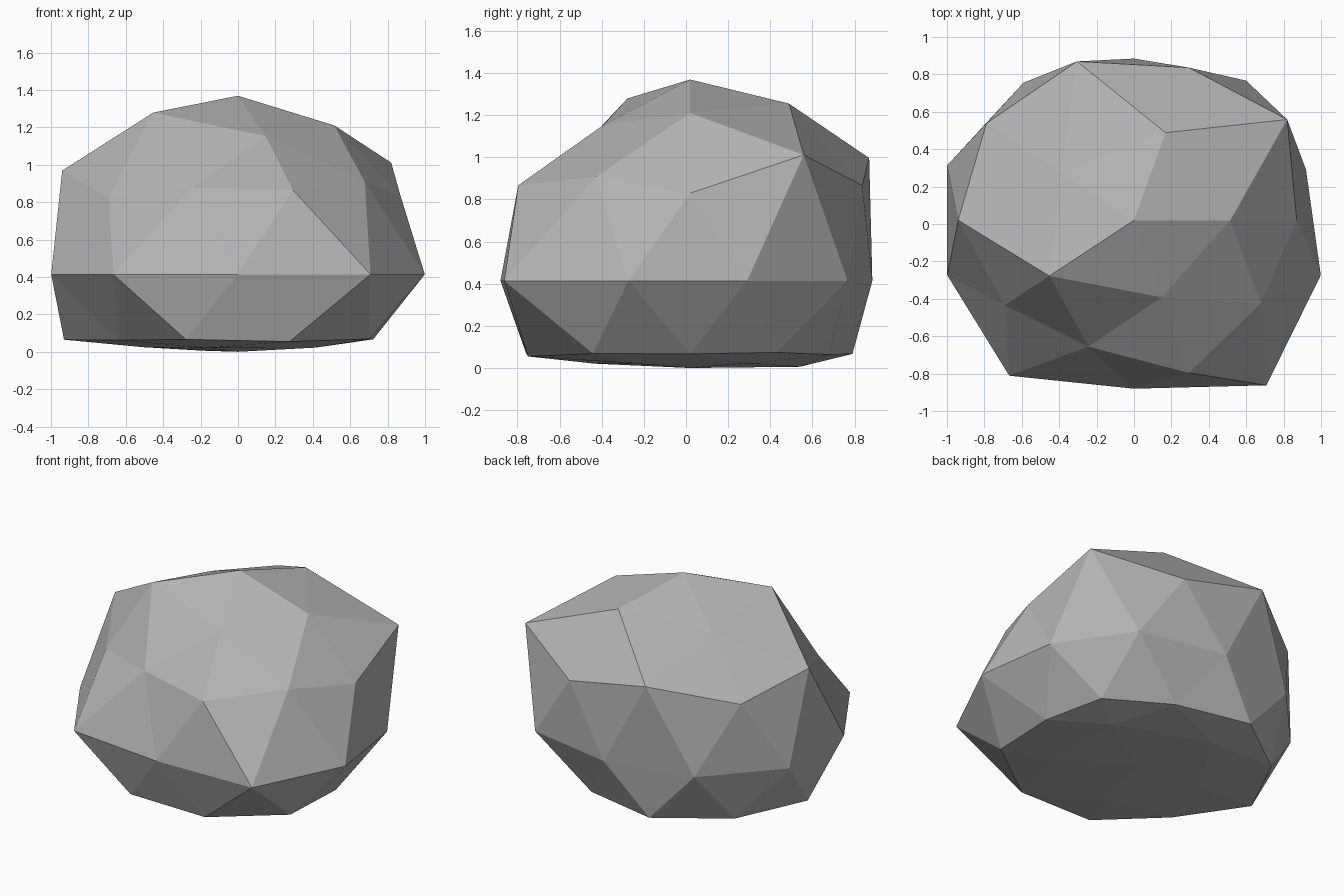
import bpy
import bmesh
import math

cube = bpy.data.objects.get("Cube")
if cube:
    bpy.data.objects.remove(cube, do_unlink=True)

# Bulge of the boulder, ring by ring from the underside to the peak,
# each ring counter-clockwise from the +x side
BULGES = [
    [1.03],
    [0.98, 1.15, 0.96, 1.0, 0.98],
    [0.85, 0.9, 1.02, 0.93, 1.05],
    [0.86, 1.0, 1.04, 1.01, 0.97],
    [0.967, 1.02, 0.955, 1.005, 1.05, 1.05, 1.135, 0.995, 1.205, 1.05],
    [0.973, 1.06, 1.09, 0.954, 1.06],
    [1.19, 1.16, 1.105, 0.923, 0.985],
    [0.98, 1.035, 0.92, 1.065, 0.91],
    [1.0],
]
WIDTH, DEPTH, HEIGHT = 1.0, 0.905, 0.955
BELLY_Z, SHIFT_Y = 0.414, 0.02
FLOOR, SQUASH = -0.336, 0.12


def turn(v):
    return (math.degrees(math.atan2(v.co.y, v.co.x)) + 1) % 360


def make_material(name, color):
    mat = bpy.data.materials.new(name)
    mat.use_nodes = True
    mat.diffuse_color = color
    mat.node_tree.nodes["Principled BSDF"].inputs["Base Color"].default_value = color
    return mat


# Faceted sphere, grouped into horizontal rings
bm = bmesh.new()
bmesh.ops.create_icosphere(bm, subdivisions=2, radius=1.0)
rings = {}
for v in bm.verts:
    rings.setdefault(round(v.co.z, 2) + 0.0, []).append(v)

# Push each corner in or out, then squash the underside flat
for z, bulges in zip(sorted(rings), BULGES):
    for v, bulge in zip(sorted(rings[z], key=turn), bulges):
        x, y, h = v.co * bulge
        h *= HEIGHT
        if h < FLOOR:
            h = FLOOR + (h - FLOOR) * SQUASH
        v.co = (x * WIDTH, y * DEPTH + SHIFT_Y, h + BELLY_Z)

bmesh.ops.recalc_face_normals(bm, faces=bm.faces)
mesh = bpy.data.meshes.new("boulder")
bm.to_mesh(mesh)
bm.free()

mesh.materials.append(make_material("stone grey", (0.45, 0.45, 0.45, 1.0)))
boulder = bpy.data.objects.new("boulder", mesh)
bpy.context.collection.objects.link(boulder)
